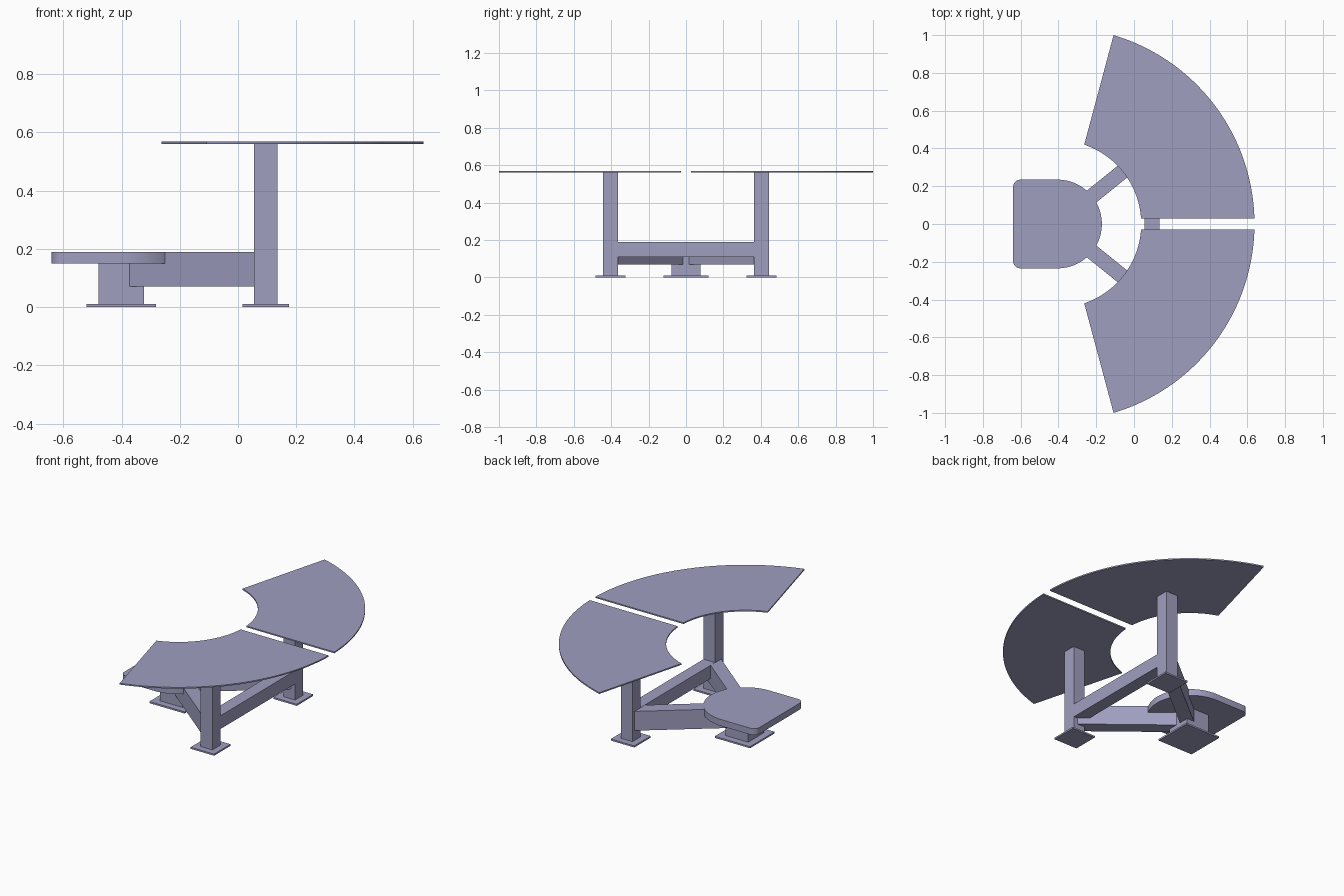
import bpy, bmesh, math
from mathutils import Matrix

cube = bpy.data.objects.get("Cube")
if cube:
    bpy.data.objects.remove(cube, do_unlink=True)

paint = bpy.data.materials.new("lavender grey paint")
paint.use_nodes = True
COLOUR = (0.35, 0.345, 0.53, 1.0)
paint.diffuse_color = COLOUR
bsdf = next(n for n in paint.node_tree.nodes if n.type == 'BSDF_PRINCIPLED')
bsdf.inputs["Base Color"].default_value = COLOUR

CX = -0.405                  # common centre of the seat curve and the canopy arcs
POST_X, POST_Y = 0.095, 0.403
SIDES = (("left", 1), ("right", -1))


def finish(name, bm, smooth=False):
    bmesh.ops.recalc_face_normals(bm, faces=bm.faces[:])
    mesh = bpy.data.meshes.new(name)
    bm.to_mesh(mesh)
    bm.free()
    mesh.materials.append(paint)
    obj = bpy.data.objects.new(name, mesh)
    bpy.context.collection.objects.link(obj)
    if smooth:
        bpy.ops.object.select_all(action='DESELECT')
        obj.select_set(True)
        bpy.context.view_layer.objects.active = obj
        bpy.ops.object.shade_smooth_by_angle(angle=math.radians(30))
    return obj


def box(name, centre, size, turn=0.0):
    bm = bmesh.new()
    m = (Matrix.Translation(centre) @ Matrix.Rotation(turn, 4, 'Z')
         @ Matrix.Diagonal((*size, 1)))
    bmesh.ops.create_cube(bm, size=1, matrix=m)
    return finish(name, bm)


def slab(name, outline, z0, z1):
    """Extrude a flat outline from z0 up to z1."""
    bm = bmesh.new()
    face = bm.faces.new([bm.verts.new((x, y, z0)) for x, y in outline])
    up = bmesh.ops.extrude_face_region(bm, geom=[face], use_keep_orig=True)
    verts = [v for v in up["geom"] if isinstance(v, bmesh.types.BMVert)]
    bmesh.ops.translate(bm, verts=verts, vec=(0, 0, z1 - z0))
    return finish(name, bm, smooth=True)


def arc(cx, cy, r, a0, a1, n):
    return [(cx + r * math.cos(a0 + (a1 - a0) * i / n),
             cy + r * math.sin(a0 + (a1 - a0) * i / n)) for i in range(n + 1)]


# Seat: round front, square back with rounded corners
W, BACK, CORNER = 0.235, -0.64, 0.04
seat = arc(CX, 0, W, -math.pi / 2, math.pi / 2, 32)
seat += arc(BACK + CORNER, W - CORNER, CORNER, math.pi / 2, math.pi, 8)
seat += arc(BACK + CORNER, CORNER - W, CORNER, math.pi, 1.5 * math.pi, 8)
slab("seat", seat, 0.15, 0.19)

# Seat pedestal and its foot plate
box("seat_pedestal", (CX + 0.004, 0, 0.08), (0.156, 0.156, 0.144))
box("seat_foot_plate", (CX + 0.004, 0, 0.005), (0.24, 0.24, 0.01))

# Cross beam joining the two posts
box("cross_beam", (POST_X, 0, 0.149), (0.078, 2 * POST_Y, 0.082))

# Posts, foot plates, radial beams and canopy panels, one set per side
R_OUT, R_IN, GAP = 1.043, 0.443, 0.028
SWEEP = math.radians(75)
angle = math.atan2(POST_Y, POST_X - CX)
length = math.hypot(POST_Y, POST_X - CX)
for side, s in SIDES:
    box(side + "_post", (POST_X, s * POST_Y, 0.284), (0.08, 0.08, 0.556))
    box(side + "_foot_plate", (POST_X, s * POST_Y, 0.005), (0.16, 0.16, 0.01))
    box(side + "_radial_beam", ((POST_X + CX) / 2, s * POST_Y / 2, 0.1295),
        (length, 0.08, 0.119), s * angle)
    # The straight edges run parallel to the radii, set in by half the gap
    go, gi = math.asin(GAP / R_OUT), math.asin(GAP / R_IN)
    panel = arc(CX, 0, R_OUT, s * go, s * (SWEEP - go), 40)
    panel += arc(CX, 0, R_IN, s * (SWEEP - gi), s * gi, 40)
    slab(side + "_canopy_panel", panel, 0.561, 0.569)
